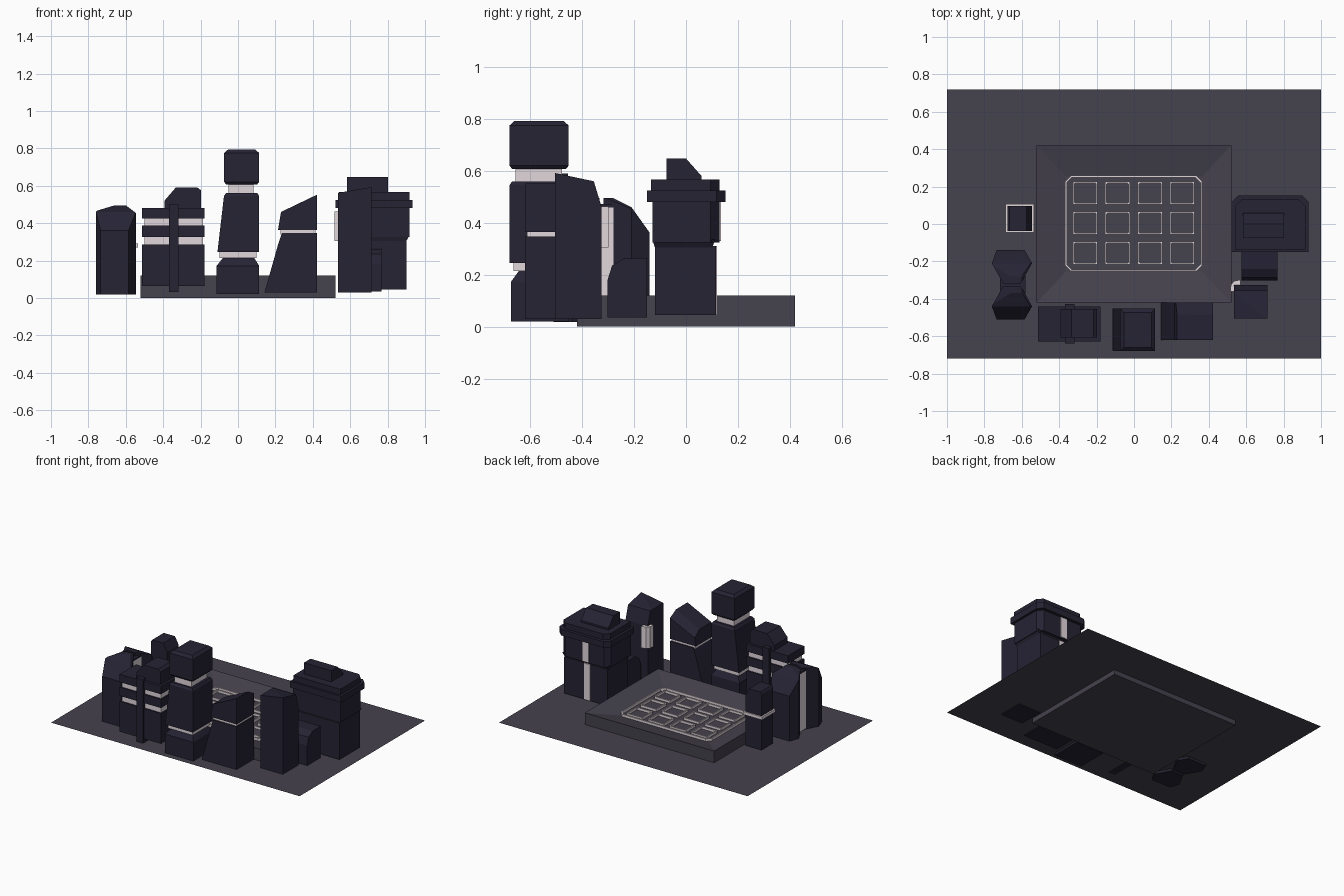
import bpy, bmesh

if "Cube" in bpy.data.objects:
    bpy.data.objects.remove(bpy.data.objects["Cube"])


def material(name, col):
    m = bpy.data.materials.new(name)
    m.diffuse_color = col
    m.use_nodes = True
    m.node_tree.nodes["Principled BSDF"].inputs["Base Color"].default_value = m.diffuse_color
    return m


DARK = material("dark", (0.019, 0.017, 0.034, 1))
PALE = material("pale", (0.76, 0.68, 0.72, 1))
SLATE = material("slate", (0.06, 0.054, 0.075, 1))


def finish(name, bm, mat):
    bmesh.ops.recalc_face_normals(bm, faces=bm.faces)
    me = bpy.data.meshes.new(name)
    bm.to_mesh(me)
    bm.free()
    ob = bpy.data.objects.new(name, me)
    me.materials.append(mat)
    bpy.context.collection.objects.link(ob)
    return ob


def prism(name, axis, pts, lo, hi, mat=DARK, cuts=()):
    """Extrude a profile along an axis; each cut (point, normal) trims the side the normal faces."""
    place = {'x': lambda p, t: (t, p[0], p[1]),
             'y': lambda p, t: (p[0], t, p[1]),
             'z': lambda p, t: (p[0], p[1], t)}[axis]
    bm = bmesh.new()
    a = [bm.verts.new(place(p, lo)) for p in pts]
    b = [bm.verts.new(place(p, hi)) for p in pts]
    bm.faces.new(a)
    bm.faces.new(b)
    n = len(pts)
    for i in range(n):
        j = (i + 1) % n
        bm.faces.new((a[i], a[j], b[j], b[i]))
    for co, no in cuts:
        r = bmesh.ops.bisect_plane(bm, geom=bm.verts[:] + bm.edges[:] + bm.faces[:],
                                   plane_co=co, plane_no=no, clear_outer=True)
        edges = [e for e in r['geom_cut'] if isinstance(e, bmesh.types.BMEdge)]
        bmesh.ops.holes_fill(bm, edges=edges)
    return finish(name, bm, mat)


def box(name, x0, x1, y0, y1, z0, z1, mat=DARK, top=(0, 0, 0, 0), bottom=(0, 0, 0, 0)):
    """Box whose top / bottom may be inset by (x0, x1, y0, y1)."""
    bm = bmesh.new()
    rows = []
    for z, i in ((z0, bottom), (z1, top)):
        xa, xb, ya, yb = x0 + i[0], x1 - i[1], y0 + i[2], y1 - i[3]
        rows.append([bm.verts.new((x, y, z)) for x, y in ((xa, ya), (xb, ya), (xb, yb), (xa, yb))])
    a, b = rows
    bm.faces.new(a)
    bm.faces.new(b)
    for i in range(4):
        j = (i + 1) % 4
        bm.faces.new((a[i], a[j], b[j], b[i]))
    return finish(name, bm, mat)


def outline(x0, x1, y0, y1, c):
    return [(x0 + c, y0), (x1 - c, y0), (x1, y0 + c), (x1, y1 - c),
            (x1 - c, y1), (x0 + c, y1), (x0, y1 - c), (x0, y0 + c)]


def add_ring(bm, x0, x1, y0, y1, c, t, lo, hi):
    out, inn = outline(x0, x1, y0, y1, c), outline(x0 + t, x1 - t, y0 + t, y1 - t, c * .9)
    loops = [[bm.verts.new((x, y, z)) for x, y in o] for o, z in ((out, lo), (out, hi), (inn, hi), (inn, lo))]
    for k in range(4):
        p, q = loops[k], loops[(k + 1) % 4]
        for i in range(8):
            j = (i + 1) % 8
            bm.faces.new((p[i], p[j], q[j], q[i]))


# Ground sheet
bm = bmesh.new()
bm.faces.new([bm.verts.new((x, y, 0.035)) for x, y in ((-1, -.72), (1, -.72), (1, .72), (-1, .72))])
finish("ground_sheet", bm, SLATE)

# Plaza with a shallow dished top
bm = bmesh.new()
rows = [[bm.verts.new((x * sx, y * sy, z)) for sx, sy in ((-1, -1), (1, -1), (1, 1), (-1, 1))]
        for x, y, z in ((.52, .42, 0), (.52, .42, .12), (.365, .255, .08))]
bm.faces.new(rows[0])
bm.faces.new(rows[2])
for p, q in zip(rows, rows[1:]):
    for i in range(4):
        j = (i + 1) % 4
        bm.faces.new((p[i], p[j], q[j], q[i]))
finish("plaza", bm, SLATE)

# Pale inlay: outer border and 4 x 3 cells
bm = bmesh.new()
add_ring(bm, -.368, .364, -.252, .258, .03, .009, .07, .098)
for x in (-.26, -.088, .086, .258):
    for y in (-.155, .005, .165):
        add_ring(bm, x - .066, x + .066, y - .061, y + .061, .004, .008, .07, .097)
finish("plaza_inlay", bm, PALE)


# Right-hand wide building: plan has its two rear corners cut
def plan(x0, x1, y0, y1, c=.035):
    return [(x0, y0), (x1, y0), (x1, y1 - c), (x1 - c, y1), (x0 + c, y1), (x0, y1 - c)]


box("wide_base", .55, .90, -.12, .115, .045, .31)
box("wide_flare", .535, .917, -.13, .112, .305, .335, bottom=(.015, .017, .01, .01))
prism("wide_body", 'z', plan(.535, .917, -.13, .13), .325, .48)
prism("wide_cornice", 'z', plan(.522, .934, -.15, .152), .48, .525)
prism("wide_parapet", 'z', plan(.54, .918, -.135, .13), .525, .567)
prism("wide_roof_wedge", 'x', [(-.075, .56), (.06, .56), (.06, .58), (0, .648), (-.075, .648)], .583, .803)
box("wide_strip_low", .688, .738, .10, .12, .045, .31, PALE)
box("wide_strip_high", .688, .738, .11, .135, .33, .48, PALE)
prism("wide_annex", 'x', [(-.302, .035), (-.15, .035), (-.15, .265), (-.24, .262), (-.285, .235), (-.302, .18)], .575, .768)

# Slim tower with wrapped corner panel
prism("slim_tower", 'x', [(-.505, .03), (-.325, .03), (-.325, .46), (-.355, .56), (-.505, .592)], .535, .714,
      cuts=[((.71, -.505, .592), (-.17, 0, 1))])
prism("slim_corner_panel", 'z', [(.515, -.36), (.518, -.325), (.535, -.305), (.57, -.298), (.57, -.33), (.54, -.36)],
      .305, .462, PALE)

# Slanted building
prism("slant_base", 'y', [(.142, .03), (.422, .03), (.422, .347), (.235, .347), (.214, .285)], -.62, -.42)
box("slant_band", .228, .415, -.612, -.428, .34, .37, PALE)
prism("slant_top", 'y', [(.214, .364), (.422, .364), (.422, .552), (.23, .46)], -.62, -.42,
      cuts=[((.42, -.485, .55), (-.47, .55, 1))])

# Central tower
box("tower_base", -.114, .113, -.675, -.452, .02, .172)
box("tower_base_taper", -.114, .113, -.675, -.452, .172, .22, top=(.038, .03, .035, .03))
box("tower_band_low", -.10, .10, -.664, -.465, .215, .252, PALE)
box("tower_shaft", -.11, .113, -.68, -.452, .245, .545, top=(.035, 0, 0, 0))
box("tower_shaft_cap", -.075, .113, -.68, -.452, .545, .56, top=(.01, .01, .01, .01))
box("tower_band_high", -.05, .084, -.657, -.478, .555, .615, PALE)
box("tower_head_foot", -.074, .113, -.68, -.452, .608, .62, bottom=(.01, .01, .01, .01))
box("tower_head", -.074, .113, -.68, -.452, .62, .775)
box("tower_head_cap", -.074, .113, -.68, -.452, .775, .793, top=(.02, .02, .02, .02))

# Banded building: slabs round a pale core
box("banded_core", -.50, -.187, -.617, -.45, .07, .47, PALE)
for i, (lo, hi) in enumerate(((.065, .285), (.325, .388), (.425, .482))):
    box(f"banded_slab_{i}", -.513, -.18, -.628, -.44, lo, hi)
box("banded_fin", -.37, -.318, -.638, -.427, .033, .50)
prism("banded_roof_block", 'y', [(-.393, .48), (-.197, .48), (-.197, .575), (-.217, .59), (-.333, .59), (-.393, .52)],
      -.607, -.455)

# Left twin building: two mirrored halves pinched at a pale core, with a dark cap over the core
MID = -.325
half = [(-.735, .185), (-.585, .185), (-.545, .115), (-.605, .008), (-.70, .008), (-.76, .115)]
for name, s in (("twin_rear", 1), ("twin_front", -1)):
    prism(name, 'z', [(x, MID + s * d) for x, d in half], .018, .495,
          cuts=[((-.65, MID + s * .045, .495), (0, s * .5, 1)),
                ((-.65, MID + s * .115, .46), (0, s * 1.4, 1)),
                ((-.60, MID, .495), (.75, 0, 1)),
                ((-.66, MID, .495), (-.3, 0, 1))])
box("twin_core", -.715, -.582, MID - .045, MID + .045, .04, .462, PALE)
box("twin_core_cap", -.716, -.581, MID - .046, MID + .046, .46, .472)

# Small left building split by a pale plate
box("small_base", -.675, -.545, -.037, .097, .045, .272)
box("small_plate", -.686, -.534, -.046, .106, .27, .292, PALE)
prism("small_top", 'y', [(-.675, .29), (-.545, .29), (-.545, .41), (-.575, .465), (-.665, .465), (-.675, .45)], -.037, .097)
